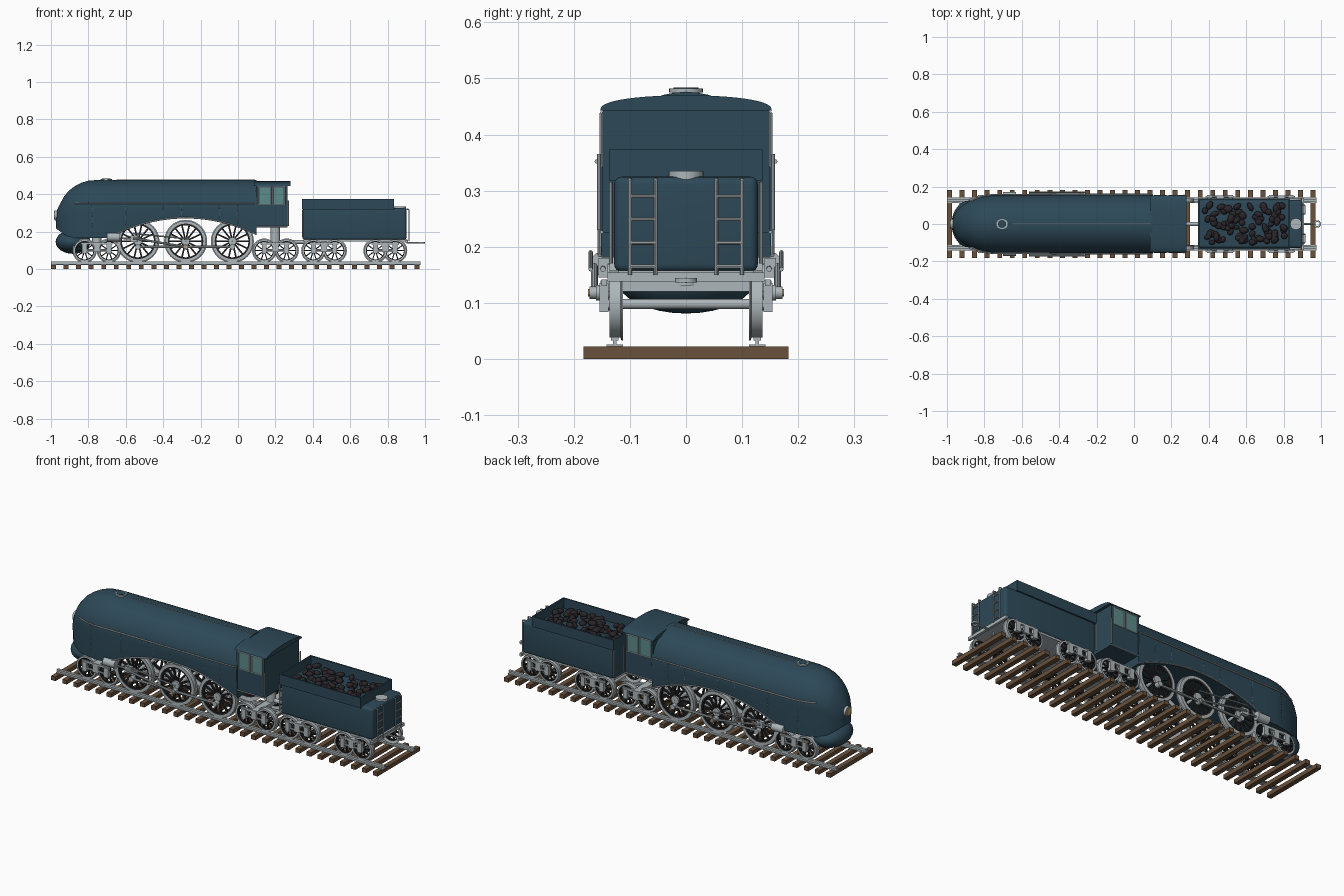
import bpy, bmesh, random
from math import pi, cos, sin, radians
from mathutils import Vector, Matrix

if "Cube" in bpy.data.objects:
    bpy.data.objects.remove(bpy.data.objects["Cube"])


def material(name, *rgb):
    m = bpy.data.materials.new(name)
    m.use_nodes = True
    m.diffuse_color = (*rgb, 1)
    m.node_tree.nodes["Principled BSDF"].inputs["Base Color"].default_value = (*rgb, 1)
    return m


BLUE = material("dark_blue_paint", .026, .066, .096)
STEEL = material("pale_steel", .42, .47, .49)
BLACK = material("black_iron", .018, .018, .02)
COAL = material("coal", .022, .018, .022)
WOOD = material("sleeper_wood", .14, .082, .045)
GLASS = material("teal_glass", .11, .26, .26)
BRASS = material("brass", .5, .36, .17)


def finish(name, bm, *mats):
    bmesh.ops.recalc_face_normals(bm, faces=bm.faces[:])
    me = bpy.data.meshes.new(name)
    bm.to_mesh(me)
    bm.free()
    for m in mats:
        me.materials.append(m)
    for p in me.polygons:
        p.use_smooth = True
    me.set_sharp_from_angle(angle=radians(35))
    ob = bpy.data.objects.new(name, me)
    bpy.context.collection.objects.link(ob)
    return ob


def add_box(bm, lo, hi):
    lo, hi = Vector(lo), Vector(hi)
    mat = Matrix.Translation((lo + hi) / 2) @ Matrix.Diagonal((*(hi - lo), 1))
    return bmesh.ops.create_cube(bm, size=1, matrix=mat)["verts"]


def box(name, lo, hi, mat, bevel=0):
    bm = bmesh.new()
    add_box(bm, lo, hi)
    if bevel:
        bmesh.ops.bevel(bm, geom=bm.edges[:], offset=bevel, segments=4, profile=.5, affect='EDGES')
    return finish(name, bm, mat)


def add_rod(bm, a, b, r, n=12, r2=None):
    a, b = Vector(a), Vector(b)
    turn = (b - a).to_track_quat('Z', 'Y').to_matrix().to_4x4()
    bmesh.ops.create_cone(bm, cap_ends=True, segments=n, radius1=r, radius2=r if r2 is None else r2,
                          depth=(b - a).length, matrix=Matrix.Translation((a + b) / 2) @ turn)


def rods(name, paths, r, mat, n=8):
    bm = bmesh.new()
    for path in paths:
        for a, b in zip(path, path[1:]):
            add_rod(bm, a, b, r, n)
    return finish(name, bm, mat)


def lathe(bm, profile, n, slot):
    # closed (radius, y) outline turned around the y axis
    rings = [[bm.verts.new((r * cos(2*pi*i/n), y, r * sin(2*pi*i/n))) for r, y in profile] for i in range(n)]
    k = len(profile)
    for i in range(n):
        a, b = rings[i], rings[(i + 1) % n]
        for j in range(k):
            bm.faces.new((a[j], a[(j+1) % k], b[(j+1) % k], b[j])).material_index = slot


def loft(name, sections, mat):
    bm = bmesh.new()
    rings = [[bm.verts.new(p) for p in s] for s in sections]
    for a, b in zip(rings, rings[1:]):
        for j in range(len(a)):
            k = (j + 1) % len(a)
            bm.faces.new((a[j], a[k], b[k], b[j]))
    bm.faces.new(rings[0])
    bm.faces.new(rings[-1])
    return finish(name, bm, mat)


# Track
bm = bmesh.new()
for i in range(30):
    x = -.986 + i * .067
    add_box(bm, (x - .013, -.183, 0), (x + .013, .183, .022))
finish("sleepers", bm, WOOD)
bm = bmesh.new()
for s in (-1, 1):
    for half, z0, z1 in ((.015, .022, .026), (.003, .026, .033), (.007, .033, .039)):
        add_box(bm, (-1, s * .127 - half, z0), (.977, s * .127 + half, z1))
finish("rails", bm, STEEL)


# Streamlined boiler casing
def bottom(x):
    return max(.165, .27 - .62 * (x + .28) ** 2)


def section(x, w, top, n=24):
    mid = min(.32, (top + .165) / 2 + .01)
    arc = [(x, w * cos(pi*i/n), mid + (top - mid) * sin(pi*i/n)) for i in range(n + 1)]
    low = bottom(x) if x > -.9 else .165 + (-.9 - x) * .7
    return arc + [(x, -w * .97, low), (x, w * .97, low)]


nose = [(-.972, .02, .3), (-.965, .042, .322), (-.95, .068, .35), (-.93, .09, .388), (-.905, .108, .418),
        (-.875, .124, .441), (-.84, .138, .46), (-.8, .148, .472), (-.75, .154, .476), (-.71, .155, .476)]
body = [(-.68 + i * .039, .155, .476) for i in range(21)]
loft("boiler_casing", [section(*s) for s in nose + body], BLUE)
bm = bmesh.new()
bmesh.ops.create_uvsphere(bm, u_segments=32, v_segments=16, radius=1,
                          matrix=Matrix.Translation((-.882, 0, .145)) @ Matrix.Diagonal((.093, .125, .064, 1)))
finish("front_cowl", bm, BLUE)

# Casing trim, handrails and rivets
trim, rails, dots = [], [], bmesh.new()
for s in (-1, 1):
    trim.append([(x, s * .154, bottom(x) + .004) for x in [-.66 + .038 * i for i in range(21)]])
    rails.append([(x, s * (w + .006), .352) for x, w in
                  ((-.87, .118), (-.84, .133), (-.8, .145), (-.75, .151), (.09, .153))])
    for x in (-.78, -.6, -.4, -.3, -.1, 0):
        z = bottom(x) + .02
        while z < .34:
            bmesh.ops.create_icosphere(dots, subdivisions=1, radius=.0022,
                                       matrix=Matrix.Translation((x, s * .154, z)))
            z += .014
rods("arch_trim", trim, .0035, STEEL)
rods("side_handrails", rails, .004, STEEL)
rods("ridge_strip", [[(-.65, 0, .476), (.09, 0, .476)]], .0025, STEEL)
finish("casing_rivets", dots, STEEL)

# Chimney and headlamp
bm = bmesh.new()
add_rod(bm, (-.705, 0, .465), (-.705, 0, .476), .024, 24)
add_rod(bm, (-.705, 0, .475), (-.705, 0, .482), .03, 24)
finish("chimney", bm, STEEL)
rods("chimney_mouth", [[(-.705, 0, .48), (-.705, 0, .4835)]], .022, BLUE, 24)
rods("headlamp", [[(-.955, 0, .287), (-.981, 0, .287)]], .027, STEEL, 24)
rods("headlamp_lens", [[(-.98, 0, .287), (-.985, 0, .287)]], .021, BRASS, 24)

# Cab
box("cab", (.095, -.149, .225), (.265, .149, .446), BLUE)
roof = [(.153 * cos(pi*i/20), .443 + .027 * sin(pi*i/20) ** .8 if 0 < i < 20 else .443) for i in range(21)]
loft("cab_roof", [[(x, y, z) for y, z in roof] for x in (.086, .28)], BLUE)
for s in (-1, 1):
    side = "left" if s > 0 else "right"
    for tag, x0, x1 in (("front", .108, .174), ("rear", .186, .25)):
        y = sorted((s * .147, s * .151))
        box(f"cab_{tag}_window_{side}", (x0, y[0], .345), (x1, y[1], .438), GLASS)
        corners = [(x0, s*.151, .345), (x1, s*.151, .345), (x1, s*.151, .438), (x0, s*.151, .438)]
        rods(f"cab_{tag}_window_frame_{side}", [corners + corners[:1]], .003, STEEL)
    rods(f"cab_handrail_{side}", [[(.268, s * .155, .23), (.268, s * .155, .365)]], .0035, STEEL)
    rods(f"cab_sill_{side}", [[(.1, s * .15, .226), (.265, s * .15, .226)]], .003, STEEL)


# Spoked wheels
def wheel_mesh(name, r, spokes):
    bm = bmesh.new()
    rim = .86 * r
    lathe(bm, [(rim, -.01), (r + .005, -.014), (r + .005, -.011), (r, -.009), (r, .01), (rim, .01)], 40, 0)
    lathe(bm, [(.001, -.012), (.2 * r, -.012), (.2 * r, .014), (.001, .014)], 20, 0)
    for i in range(spokes):
        start = len(bm.faces)
        verts = add_box(bm, (.15 * r, -.005, -.03 * r - .001), (.9 * r, .005, .03 * r + .001))
        bmesh.ops.rotate(bm, verts=verts, matrix=Matrix.Rotation(2*pi*i/spokes, 3, 'Y'))
        for f in {f for v in verts for f in v.link_faces}:
            f.material_index = 1
    lathe(bm, [(.78 * r, -.008), (rim + .001, -.008), (rim + .001, .008), (.78 * r, .008)], 40, 1)
    return finish(name, bm, STEEL, BLACK)


DRIVERS = (-.535, -.28, -.03)
BOGIES = ((-.82, -.69), (.14, .26), (.403, .517), (.735, .84))
axles = [(x, .11, 14) for x in DRIVERS] + [(x, .06, 10) for pair in BOGIES for x in pair]
shared = {}
for i, (x, r, spokes) in enumerate(axles):
    kind = "driving_wheel" if r > .1 else "small_wheel"
    for s in (-1, 1):
        if r not in shared:
            ob = wheel_mesh(kind, r, spokes)
            shared[r] = ob.data
        else:
            ob = bpy.data.objects.new(kind, shared[r])
            bpy.context.collection.objects.link(ob)
        ob.location = (x, s * .126, r + .038)
        ob.rotation_euler = (0, 0, 0 if s > 0 else pi)
    rods("axle", [[(x, -.12, r + .038), (x, .12, r + .038)]], .009, STEEL, 16)

# Bogie frames
for x0, x1 in BOGIES:
    bm = bmesh.new()
    xm = (x0 + x1) / 2
    for s in (-1, 1):
        add_rod(bm, (x0, s * .146, .1), (x1, s * .146, .1), .006, 8)
        add_box(bm, (x0 - .02, s * .146 - .005, .13), (x1 + .02, s * .146 + .005, .142))
        add_box(bm, (xm - .016, s * .146 - .006, .092), (xm + .016, s * .146 + .006, .14))
        for x in (x0, x1):
            add_box(bm, (x - .013, s * .146 - .008, .084), (x + .013, s * .146 + .008, .135))
    add_box(bm, (xm - .02, -.146, .12), (xm + .02, .146, .14))
    add_rod(bm, (xm, 0, .13), (xm, 0, .23 if xm < .3 else .16), .025, 16)
    finish("bogie_frame", bm, STEEL)

# Cylinders, pistons and rods
for s in (-1, 1):
    bm = bmesh.new()
    y = s * .148
    add_rod(bm, (-.7, y, .17), (-.63, y, .17), .022, 20)
    add_rod(bm, (-.64, y, .165), (-.5, y, .16), .005, 8)
    add_rod(bm, (DRIVERS[0], y, .118), (DRIVERS[2], y, .118), .007, 8)
    add_rod(bm, (-.56, s * .163, .165), (DRIVERS[1], s * .163, .118), .006, 8)
    add_rod(bm, (-.56, s * .17, .19), (DRIVERS[1] + .02, s * .17, .16), .004, 8)
    for x in DRIVERS:
        add_rod(bm, (x, s * .135, .118), (x, s * .16, .118), .014, 16)
    add_rod(bm, (DRIVERS[1], s * .15, .118), (DRIVERS[1], s * .172, .118), .011, 16)
    add_box(bm, (-.575, y - .008, .145), (-.535, y + .012, .18))
    finish("drive_rods", bm, STEEL)
    rods("crank_pin", [[(DRIVERS[1], s * .17, .118), (DRIVERS[1], s * .175, .118)]], .007, BRASS, 12)

# Tender tank, coal bunker and coal
box("tender_tank", (.345, -.128, .155), (.9, .128, .325), BLUE, .014)
bm = bmesh.new()
for s in (-1, 1):
    add_box(bm, (.343, s * .132 - .004, .317), (.835, s * .132 + .004, .373))
for x in (.347, .831):
    add_box(bm, (x - .004, -.13, .317), (x + .004, .13, .373))
finish("coal_bunker", bm, BLUE)
random.seed(4)
bm = bmesh.new()
for i in range(85):
    spot = Vector((random.uniform(.375, .805), random.uniform(-.105, .105), random.uniform(.328, .345)))
    shape = Matrix.Diagonal((random.uniform(.016, .026), random.uniform(.013, .02), .014, 1))
    bmesh.ops.create_icosphere(bm, subdivisions=2, radius=1,
                               matrix=Matrix.Translation(spot) @ Matrix.Rotation(random.uniform(0, pi), 4, 'Z') @ shape)
finish("coal", bm, COAL)
rods("water_filler", [[(.866, 0, .32), (.866, 0, .335)]], .031, STEEL, 24)

# Tender underframe, ladders and couplings
box("tender_underframe", (.35, -.12, .146), (.905, .12, .158), STEEL)
box("tender_buffer_beam", (.895, -.14, .138), (.908, .14, .154), STEEL)
ladder = []
for s in (-1, 1):
    for y in (.054, .1):
        ladder.append([(.9, s * y, .32), (.914, s * y, .318), (.914, s * y, .15)])
    for z in (.165, .207, .249, .29):
        ladder.append([(.914, s * .054, z), (.914, s * .1, z)])
    ladder.append([(.345, s * .134, .17), (.345, s * .134, .315)])
rods("tender_ladders", ladder, .0035, STEEL)
rods("drawbar", [[(.2, 0, .145), (.4, 0, .145)]], .011, STEEL, 12)
rods("rear_coupling_bar", [[(.9, 0, .14), (.966, 0, .14)]], .005, STEEL)
bm = bmesh.new()
lathe(bm, [(.012, -.004), (.02, -.004), (.02, .004), (.012, .004)], 24, 0)
hook = finish("rear_coupling_ring", bm, STEEL)
hook.location, hook.rotation_euler = (.98, 0, .14), (pi / 2, 0, 0)
